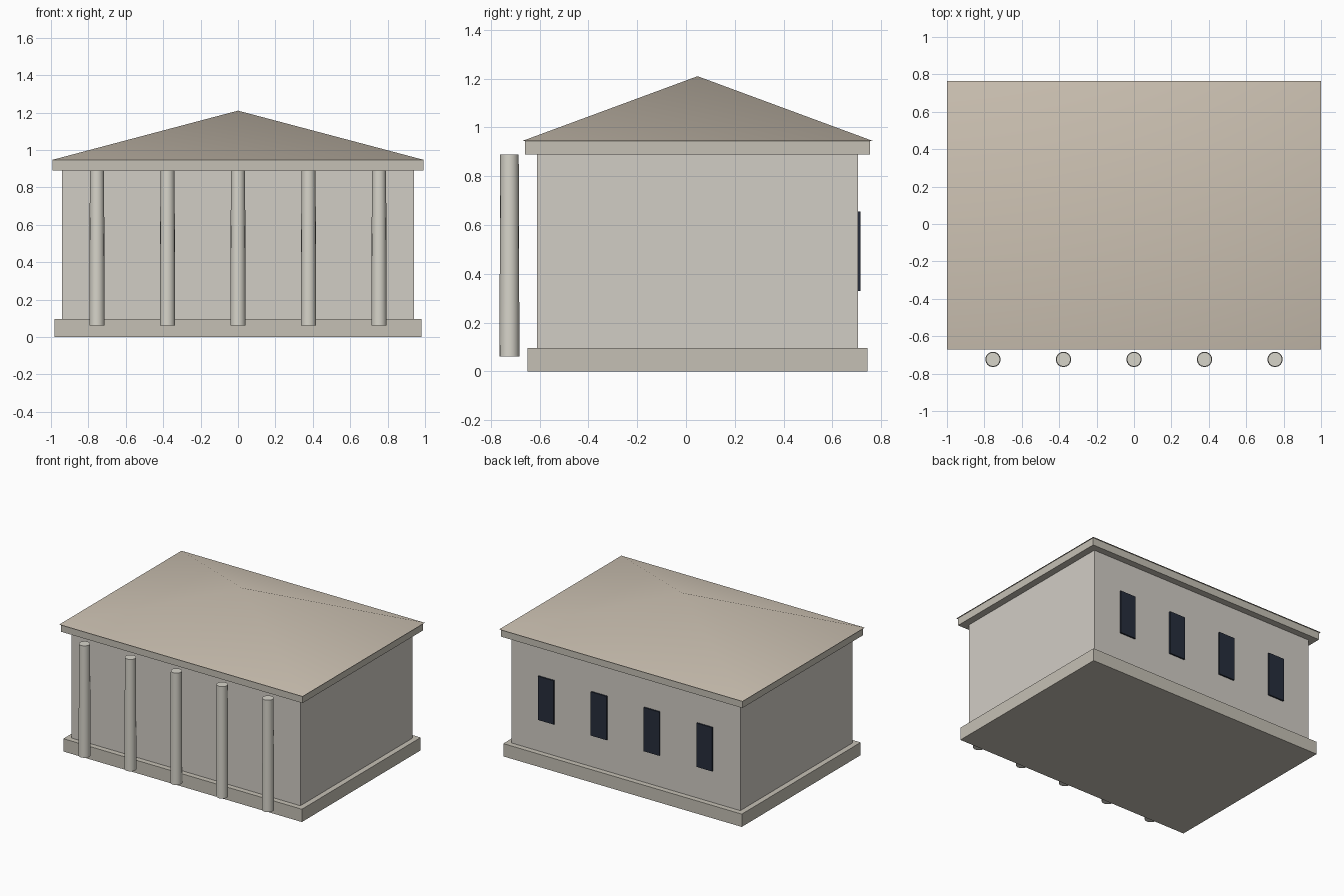
import bpy, math

if "Cube" in bpy.data.objects:
    bpy.data.objects.remove(bpy.data.objects["Cube"])

CY = 0.0475  # building centre in y (columns stand out in front)


def material(name, rgb):
    m = bpy.data.materials.new(name)
    m.diffuse_color = (*rgb, 1)
    m.use_nodes = True
    m.node_tree.nodes["Principled BSDF"].inputs["Base Color"].default_value = m.diffuse_color
    return m


stone = material("stone", (0.56, 0.53, 0.46))
plaster = material("plaster", (0.64, 0.61, 0.56))
marble = material("marble", (0.68, 0.66, 0.59))
tile = material("roof_tile", (0.61, 0.54, 0.45))
glass = material("dark_glass", (0.02, 0.027, 0.045))


def finish(name, mat):
    ob = bpy.context.object
    ob.name = name
    ob.data.materials.append(mat)
    return ob


def box(name, size, x, y, z0, z1, mat):
    bpy.ops.mesh.primitive_cube_add(size=1, location=(x, y, (z0 + z1) / 2))
    ob = finish(name, mat)
    ob.scale = (size[0], size[1], z1 - z0)
    bpy.ops.object.transform_apply(location=False, rotation=False, scale=True)


# Stacked body: plinth, hall walls, cornice
box("plinth", (1.96, 1.395), 0, CY, 0, 0.095, stone)
box("hall_walls", (1.88, 1.315), 0, CY, 0.095, 0.89, plaster)
box("cornice", (1.984, 1.415), 0, CY, 0.89, 0.945, stone)

# Low pyramid roof, slightly overhanging the cornice, softly shaded hips
bpy.ops.mesh.primitive_cone_add(vertices=4, radius1=math.sqrt(2), radius2=0, depth=0.265,
                                location=(0, CY, 0.945 + 0.1325), rotation=(0, 0, math.pi / 4))
roof = finish("roof", tile)
bpy.ops.object.transform_apply(location=False, rotation=True, scale=False)
roof.scale = (1.0, 0.7175, 1)
bpy.ops.object.transform_apply(location=False, rotation=False, scale=True)
bpy.ops.object.shade_smooth_by_angle(angle=math.radians(30))

# Front row of tapered columns
for i in range(5):
    bpy.ops.mesh.primitive_cone_add(vertices=16, radius1=0.041, radius2=0.038, depth=0.83,
                                    location=((i - 2) * 0.377, -0.724, 0.475))
    finish(f"column_{i + 1}", marble)
    bpy.ops.object.shade_smooth_by_angle(angle=math.radians(30))

# Back windows, sunk slightly into the wall
for i in range(4):
    box(f"window_{i + 1}", (0.13, 0.02), (i - 1.5) * 0.434, 0.706, 0.33, 0.655, glass)
